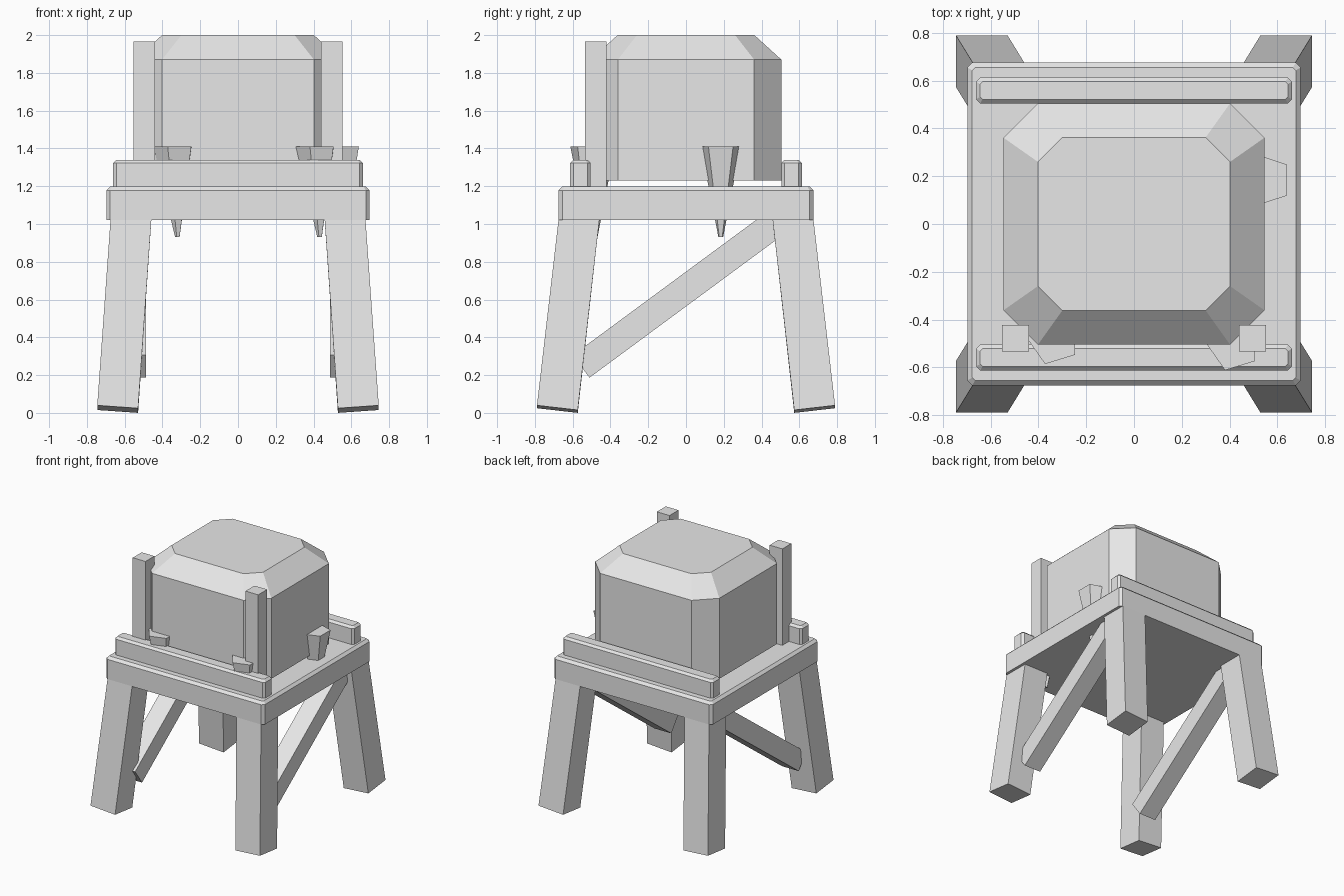
import bpy
import bmesh
from math import sin, cos, radians, atan2
from mathutils import Matrix, Vector

old = bpy.data.objects.get("Cube")
if old:
    bpy.data.objects.remove(old, do_unlink=True)

grey = bpy.data.materials.new("plain_grey")
grey.use_nodes = True
grey.diffuse_color = (0.8, 0.8, 0.8, 1)
grey.node_tree.nodes["Principled BSDF"].inputs["Base Color"].default_value = (0.8, 0.8, 0.8, 1)


def finish(name, bm):
    """Turn a bmesh into a flat-shaded grey object."""
    bmesh.ops.recalc_face_normals(bm, faces=bm.faces[:])
    mesh = bpy.data.meshes.new(name)
    bm.to_mesh(mesh)
    bm.free()
    mesh.materials.append(grey)
    obj = bpy.data.objects.new(name, mesh)
    bpy.context.scene.collection.objects.link(obj)
    return obj


def loft(name, rings):
    """Skin a stack of equal-length rings and cap both ends."""
    bm = bmesh.new()
    rows = [[bm.verts.new(p) for p in ring] for ring in rings]
    n = len(rows[0])
    for low, high in zip(rows, rows[1:]):
        for i in range(n):
            j = (i + 1) % n
            bm.faces.new((low[i], low[j], high[j], high[i]))
    bm.faces.new(rows[0][::-1])
    bm.faces.new(rows[-1])
    return finish(name, bm)


def octagon(hx, hy, cut, z, cy=0):
    """Rectangle with cut corners, at height z."""
    a, b = hx - cut, hy - cut
    pts = [(hx, -b), (hx, b), (a, hy), (-a, hy), (-hx, b), (-hx, -b), (-a, -hy), (a, -hy)]
    return [(x, y + cy, z) for x, y in pts]


def chamfered_slab(name, hx, hy, z0, z1, bevel, cy=0):
    return loft(name, [octagon(hx, hy, bevel, z0, cy),
                       octagon(hx, hy, bevel, z1 - bevel, cy),
                       octagon(hx - bevel, hy - bevel, bevel * 0.6, z1, cy)])


def box(name, size, matrix):
    bm = bmesh.new()
    bmesh.ops.create_cube(bm, size=1, matrix=matrix @ Matrix.Diagonal((*size, 1)))
    return finish(name, bm)


def leg(name, sx, sy):
    """Splayed square leg whose foot is cut square to its slope."""
    lean = Vector((0.07, 0.114))
    half = 0.108
    rings = []
    for z, tilt in ((0.02, 1), (1.1, 0)):
        centre = Vector((0.567, 0.567)) + lean * (1.02 - z)
        ring = []
        for dx, dy in ((-1, -1), (1, -1), (1, 1), (-1, 1)):
            rise = tilt * half * (dx * lean.x + dy * lean.y)
            ring.append((sx * (centre.x + dx * half), sy * (centre.y + dy * half), z + rise))
        rings.append(ring)
    loft(name, rings)


def peg(name, x, y, turn, lean):
    """Five-sided tapered stake driven through the platform."""
    rings = []
    for z, r, shift in ((0.93, 0.013, lean), (1.41, 0.111, 0)):
        angles = [radians(turn + 36 + 72 * i) for i in range(5)]
        rings.append([(x + shift + r * cos(a), y + r * sin(a), z) for a in angles])
    loft(name, rings)


# Platform and the two rails on it
chamfered_slab("platform", 0.697, 0.675, 1.02, 1.198, 0.02)
chamfered_slab("front_rail", 0.661, 0.054, 1.19, 1.34, 0.017, -0.559)
chamfered_slab("back_rail", 0.661, 0.054, 1.19, 1.34, 0.017, 0.559)

# Block with cut corners and a sloped crown
loft("main_block", [octagon(0.546, 0.505, 0.144, 1.23),
                    octagon(0.546, 0.505, 0.144, 1.87),
                    octagon(0.402, 0.362, 0.102, 2.0)])

# Legs, diagonal braces and front posts on both sides
low, high = Vector((0, -0.555, 0.246)), Vector((0, 0.52, 1.039))
span = high - low
slope = Matrix.Rotation(atan2(span.z, span.y), 4, 'X')
for side, sx in (("left", 1), ("right", -1)):
    leg("front_leg_" + side, sx, -1)
    leg("back_leg_" + side, sx, 1)
    middle = (low + high) / 2 + Vector((sx * 0.56, 0, 0))
    box("brace_" + side, (0.148, span.length, 0.148), Matrix.Translation(middle) @ slope)
    box("post_" + side, (0.112, 0.112, 0.775),
        Matrix.Translation((sx * 0.496, -0.478, 1.5775)))

# Stakes
peg("side_peg", 0.55, 0.184, 0, 0)
peg("front_peg_left", 0.417, -0.507, -73, 0.016)
peg("front_peg_right", -0.336, -0.481, -73, 0.016)
